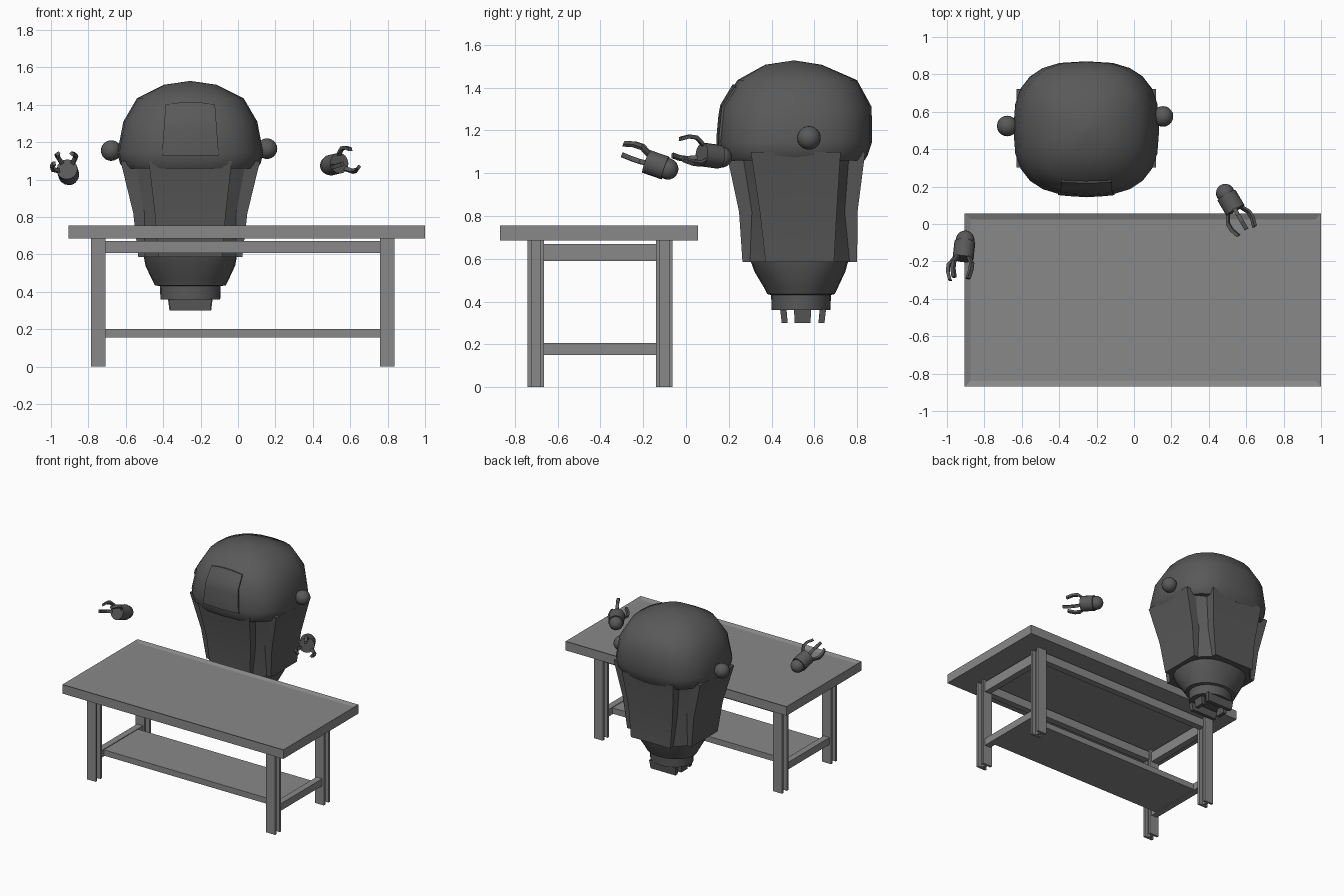
import bpy, bmesh, math
from mathutils import Vector
from mathutils.bvhtree import BVHTree

if "Cube" in bpy.data.objects:
    bpy.data.objects.remove(bpy.data.objects["Cube"])


def material(name, v):
    m = bpy.data.materials.new(name)
    m.diffuse_color = (v, v, v, 1)
    m.use_nodes = True
    m.node_tree.nodes["Principled BSDF"].inputs["Base Color"].default_value = m.diffuse_color
    return m


LIGHT = material("light_grey", 0.25)
DARK = material("dark_grey", 0.1)
CX = -0.255  # head centre line


def finish(name, bm, mat, smooth=None):
    bmesh.ops.recalc_face_normals(bm, faces=bm.faces)
    me = bpy.data.meshes.new(name)
    bm.to_mesh(me)
    bm.free()
    ob = bpy.data.objects.new(name, me)
    bpy.context.collection.objects.link(ob)
    me.materials.append(mat)
    if smooth:
        bpy.ops.object.select_all(action='DESELECT')
        ob.select_set(True)
        bpy.context.view_layer.objects.active = ob
        bpy.ops.object.shade_smooth_by_angle(angle=math.radians(smooth))
    return ob


def add_box(bm, x0, x1, y0, y1, z0, z1):
    vs = bmesh.ops.create_cube(bm, size=1)['verts']
    for v in vs:
        v.co = Vector((x1 if v.co.x > 0 else x0, y1 if v.co.y > 0 else y0, z1 if v.co.z > 0 else z0))
    return vs


def box(name, mat, *dims):
    bm = bmesh.new()
    add_box(bm, *dims)
    return finish(name, bm, mat)


def loft(name, rings, mat, smooth):
    bm = bmesh.new()
    loops = [[bm.verts.new(p) for p in r] for r in rings]
    for a, b in zip(loops, loops[1:]):
        n = len(a)
        for i in range(n):
            bm.faces.new((a[i], a[(i + 1) % n], b[(i + 1) % n], b[i]))
    bm.faces.new(loops[0])
    bm.faces.new(loops[-1])
    return finish(name, bm, mat, smooth)


def oval(z, hx, y0, y1, power=2.0, n=24):
    """Rounded-square ring spanning y0..y1 at height z."""
    cy, hy, pts = (y0 + y1) / 2, (y1 - y0) / 2, []
    for i in range(n):
        c, s = math.cos(math.tau * i / n), math.sin(math.tau * i / n)
        pts.append((CX + hx * math.copysign(abs(c) ** (2 / power), c),
                    cy + hy * math.copysign(abs(s) ** (2 / power), s), z))
    return pts


# --- Table ---
bm = bmesh.new()
add_box(bm, -0.905, 1.0, -0.87, 0.055, 0.685, 0.755)
bm.faces.ensure_lookup_table()
top = max(bm.faces, key=lambda f: f.calc_center_median().z)
bmesh.ops.inset_region(bm, faces=[top], thickness=0.042)
bmesh.ops.translate(bm, verts=top.verts, vec=(0, 0, -0.012))
finish("table_top", bm, LIGHT)

# grooved beam legs
LEG_X = ((-0.785, -0.708), (0.76, 0.838))
LEG_Y = ((-0.74, -0.665), (-0.14, -0.062))
for x0, x1 in LEG_X:
    for y0, y1 in LEG_Y:
        bm = bmesh.new()
        add_box(bm, x0, x1, y0, y0 + 0.018, 0, 0.69)
        add_box(bm, x0, x1, y1 - 0.018, y1, 0, 0.69)
        add_box(bm, x0 + 0.028, x1 - 0.028, y0 + 0.018, y1 - 0.018, 0, 0.69)
        finish("table_leg", bm, LIGHT)
    # end rails
    xm = (x0 + x1) / 2
    for z0, z1 in ((0.59, 0.668), (0.15, 0.205)):
        box("end_rail", LIGHT, xm - 0.025, xm + 0.025, -0.665, -0.14, z0, z1)
for y0, y1 in LEG_Y:
    ym = (y0 + y1) / 2
    box("long_rail", LIGHT, -0.71, 0.762, ym - 0.025, ym + 0.025, 0.607, 0.672)
box("shelf", LIGHT, -0.725, 0.775, -0.62, -0.2, 0.155, 0.2)

# --- Head dome ---
dome = loft("head_dome", [
    oval(1.06, 0.355, 0.18, 0.835, 2.8),
    oval(1.085, 0.376, 0.165, 0.85, 2.8),
    oval(1.145, 0.39, 0.15, 0.87, 2.7),
    oval(1.31, 0.358, 0.165, 0.868, 2.6),
    oval(1.435, 0.285, 0.24, 0.80, 2.5),
    oval(1.507, 0.14, 0.37, 0.635, 2.3),
    oval(1.526, 0.01, 0.495, 0.515)], DARK, 40)

# raised forehead panel following the dome
tree = BVHTree.FromPolygons([v.co for v in dome.data.vertices],
                            [p.vertices[:] for p in dome.data.polygons])
bm = bmesh.new()
grid = []
for j in range(7):
    v, row = j / 6, []
    for i in range(7):
        u = i / 3 - 1
        x = CX + u * (0.152 - 0.02 * v)
        z = 1.13 + 0.27 * v + 0.015 * v * (1 - u * u)
        hit = tree.ray_cast(Vector((x, -1, z)), Vector((0, 1, 0)))[0]
        row.append(bm.verts.new((x, hit.y - 0.01, z)))
    grid.append(row)
for a, b in zip(grid, grid[1:]):
    for i in range(6):
        bm.faces.new((a[i], a[i + 1], b[i + 1], b[i]))
rim = [e for e in bm.edges if e.is_boundary]
ext = bmesh.ops.extrude_edge_only(bm, edges=rim)['geom']
bmesh.ops.translate(bm, verts=[g for g in ext if isinstance(g, bmesh.types.BMVert)], vec=(0, 0.02, 0))
finish("forehead_panel", bm, DARK, 35)


# --- Lower head: four panels with sunken corner channels ---
def panel_ring(z, hx, cy, hy, fx, sy, d):
    quarter = [(0, hy), (fx, hy), (fx, hy - d), (hx - d, sy), (hx, sy), (hx, 0)]
    right = [(x, -y) for x, y in quarter] + [(x, y) for x, y in quarter[-2::-1]]
    pts = right + [(-x, y) for x, y in right[-2:0:-1]]
    return [(CX + x, cy + y, z) for x, y in pts]


loft("jaw_panels", [
    panel_ring(0.585, 0.278, 0.532, 0.268, 0.17, 0.16, 0.035),
    panel_ring(0.82, 0.305, 0.525, 0.277, 0.19, 0.18, 0.06),
    panel_ring(1.10, 0.373, 0.513, 0.325, 0.222, 0.21, 0.075)], DARK, 25)

# --- Neck ---
loft("neck", [
    oval(0.36, 0.16, 0.40, 0.675),
    oval(0.43, 0.162, 0.398, 0.678),
    oval(0.435, 0.19, 0.38, 0.695),
    oval(0.465, 0.205, 0.365, 0.71),
    oval(0.54, 0.24, 0.32, 0.745, 2.4),
    oval(0.595, 0.25, 0.30, 0.76, 2.6)], DARK, 35)

# connector teeth under the neck, flared at the root
for name, dims in (("front_tooth", (-0.115, 0.115, 0.44, 0.47)),
                   ("back_tooth", (-0.115, 0.115, 0.625, 0.655)),
                   ("left_tooth", (-0.12, -0.09, 0.505, 0.585)),
                   ("right_tooth", (0.09, 0.12, 0.505, 0.585))):
    x0, x1, y0, y1 = dims
    bm = bmesh.new()
    for v in add_box(bm, CX + x0, CX + x1, y0, y1, 0.3, 0.365):
        if v.co.z < 0.32:
            v.co.x = CX + (v.co.x - CX) * 0.93
            v.co.y = 0.545 + (v.co.y - 0.545) * 0.93
    finish(name, bm, DARK)

# --- Ears ---
for name, pos in (("left_ear", (-0.678, 0.524, 1.155)), ("right_ear", (0.155, 0.575, 1.165))):
    bm = bmesh.new()
    bmesh.ops.create_uvsphere(bm, u_segments=20, v_segments=12, radius=0.055)
    bmesh.ops.translate(bm, verts=bm.verts, vec=pos)
    finish(name, bm, DARK, 40)


# --- Floating hands: ball wrist, palm drum, three bent fingers along local +z ---
def hand(side, wrist, aim, up, angles):
    zax = Vector(aim).normalized()
    xax = (Vector(up) - zax * Vector(up).dot(zax)).normalized()
    yax = zax.cross(xax)

    def place(bm):
        for v in bm.verts:
            v.co = Vector(wrist) + xax * v.co.x + yax * v.co.y + zax * v.co.z

    bm = bmesh.new()
    bmesh.ops.create_uvsphere(bm, u_segments=16, v_segments=10, radius=0.05)
    place(bm)
    finish(side + "_wrist", bm, DARK, 40)
    bm = bmesh.new()
    bmesh.ops.create_cone(bm, cap_ends=True, segments=16, radius1=0.056, radius2=0.056, depth=0.095)
    bmesh.ops.translate(bm, verts=bm.verts, vec=(0, 0, 0.06))
    place(bm)
    finish(side + "_palm", bm, DARK, 40)
    path = [(0.04, 0.095), (0.075, 0.145), (0.075, 0.185), (0.058, 0.232)]
    for deg in angles:
        a = math.radians(deg)
        rad, tan = Vector((math.cos(a), math.sin(a), 0)), Vector((-math.sin(a), math.cos(a), 0))
        bm = bmesh.new()
        rows = []
        for r, z in path:
            c = rad * r + Vector((0, 0, z))
            rows.append([bm.verts.new(c + rad * p * 0.009 + tan * q * 0.011)
                         for p, q in ((-1, -1), (1, -1), (1, 1), (-1, 1))])
        for s, t in zip(rows, rows[1:]):
            for i in range(4):
                bm.faces.new((s[i], s[(i + 1) % 4], t[(i + 1) % 4], t[i]))
        bm.faces.new(rows[0])
        bm.faces.new(rows[-1])
        place(bm)
        finish(side + "_finger", bm, DARK)


hand("left", (-0.903, -0.085, 1.02), (-0.1, -0.92, 0.32), (0, 0, 1), (40, -40, 100))
hand("right", (0.488, 0.165, 1.075), (0.5, -0.85, 0.12), (0, 0, 1), (0, 110, 230))
